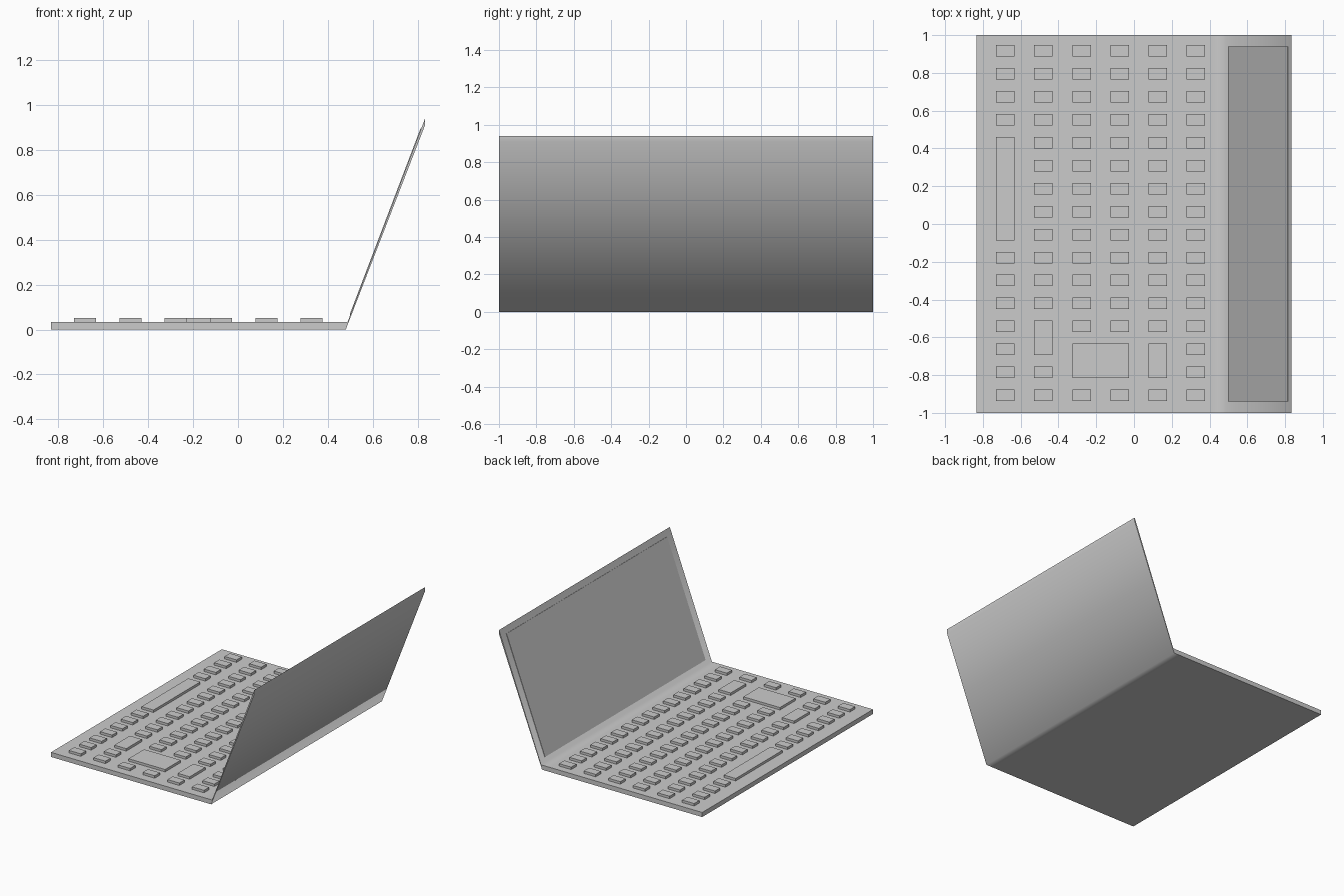
import bpy, bmesh, math
from mathutils import Vector

if "Cube" in bpy.data.objects:
    bpy.data.objects.remove(bpy.data.objects["Cube"])


def finish(bm, name):
    bmesh.ops.recalc_face_normals(bm, faces=bm.faces[:])
    mesh = bpy.data.meshes.new(name)
    bm.to_mesh(mesh)
    bm.free()
    obj = bpy.data.objects.new(name, mesh)
    bpy.context.collection.objects.link(obj)
    return obj


def extrude_profile(name, pts, y0, y1):
    """Sweep an x-z outline from y0 to y1."""
    bm = bmesh.new()
    face = bm.faces.new([bm.verts.new((x, y0, z)) for x, z in pts])
    ext = bmesh.ops.extrude_face_region(bm, geom=[face])["geom"]
    verts = [g for g in ext if isinstance(g, bmesh.types.BMVert)]
    bmesh.ops.translate(bm, verts=verts, vec=(0, y1 - y0, 0))
    return finish(bm, name)


# Folded shell: keyboard base and tilted lid in one section
BASE_TOP = 0.034
hinge, lid_top = Vector((0.488, BASE_TOP)), Vector((0.833, 0.94))
shell = extrude_profile("base_and_lid", [
    (-0.833, 0), (0.42, 0), (0.48, 0), (0.833, 0.91), tuple(lid_top),
    tuple(hinge), (0.42, BASE_TOP), (-0.833, BASE_TOP)], -1, 1)
bpy.context.view_layer.objects.active = shell
shell.select_set(True)
bpy.ops.object.shade_smooth_by_angle(angle=math.radians(75))

# Display panel, a hair proud of the lid's inner face
along = (lid_top - hinge).normalized()
out = Vector((-along.y, along.x))
low, high = hinge.lerp(lid_top, 0.035), hinge.lerp(lid_top, 0.95)
extrude_profile("display_panel", [
    tuple(low - out * 0.003), tuple(high - out * 0.003),
    tuple(high + out * 0.003), tuple(low + out * 0.003)], -0.94, 0.94)

# Keys on a 6 x 16 grid; wide keys span several cells (c0, c1, r0, r1)
PITCH_X, PITCH_Y = 0.2018, 0.1215
KEY_X, KEY_Y, KEY_TOP = 0.098, 0.061, 0.052
wide_keys = [(0, 0, 4, 8), (1, 1, 12, 13), (2, 3, 13, 14), (4, 4, 13, 14)]
used = {(c, r) for c0, c1, r0, r1 in wide_keys
        for c in range(c0, c1 + 1) for r in range(r0, r1 + 1)}
single_keys = [(c, c, r, r) for c in range(6) for r in range(16)
               if (c, r) not in used]


def build_keys(name, cells):
    bm = bmesh.new()
    for c0, c1, r0, r1 in cells:
        x = -0.681 + PITCH_X * (c0 + c1) / 2
        y = 0.916 - PITCH_Y * (r0 + r1) / 2
        size = (KEY_X + PITCH_X * (c1 - c0), KEY_Y + PITCH_Y * (r1 - r0),
                KEY_TOP - BASE_TOP + 0.004)
        verts = bmesh.ops.create_cube(bm, size=1)["verts"]
        bmesh.ops.scale(bm, verts=verts, vec=size)
        bmesh.ops.translate(bm, verts=verts,
                            vec=(x, y, KEY_TOP - size[2] / 2))
    return finish(bm, name)


build_keys("single_keys", single_keys)
build_keys("wide_keys", wide_keys)
